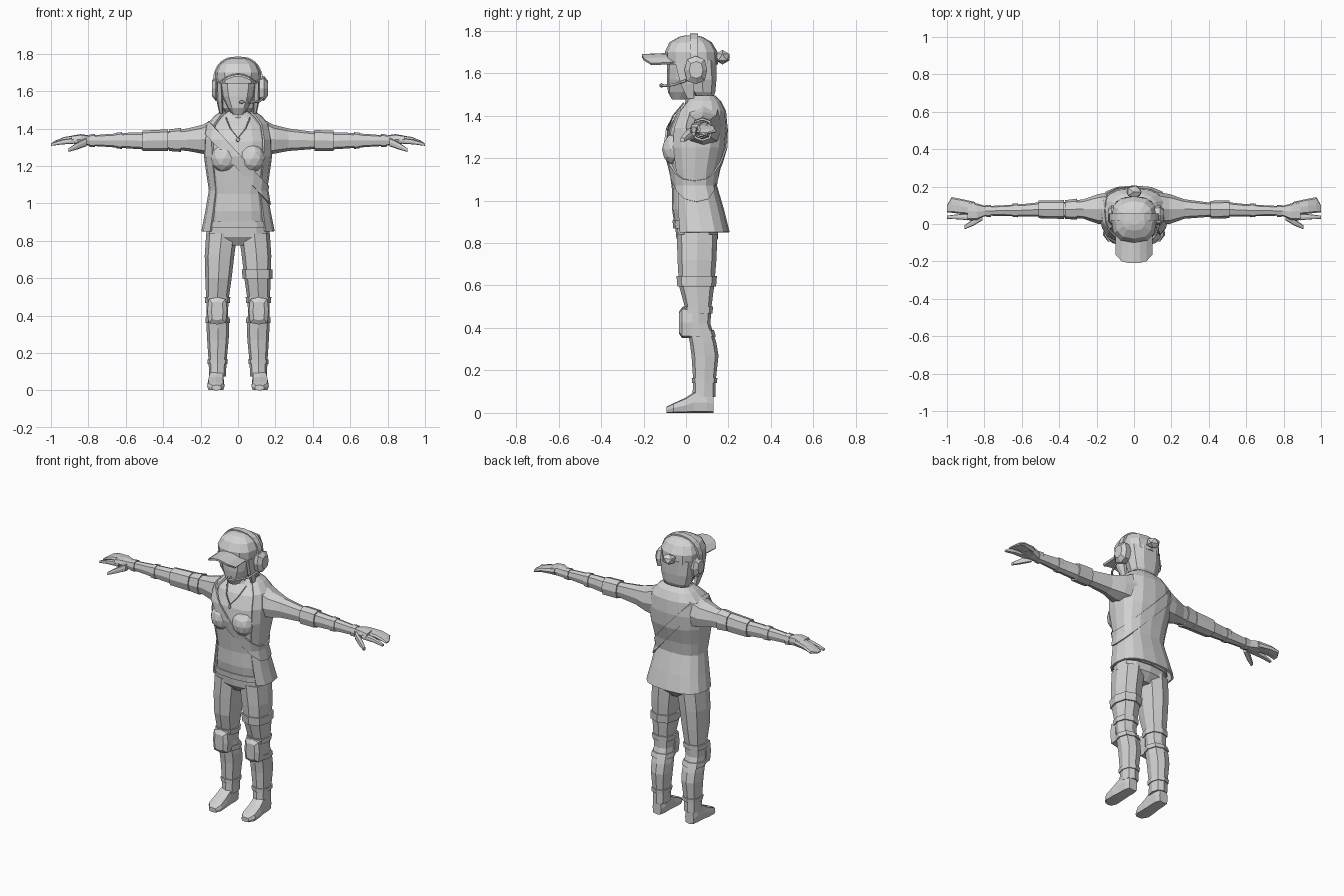
import bpy, bmesh, math
from mathutils import Vector

if "Cube" in bpy.data.objects:
    bpy.data.objects.remove(bpy.data.objects["Cube"])

grey = bpy.data.materials.new("plain_grey")
grey.diffuse_color = (0.65, 0.65, 0.65, 1)
grey.use_nodes = True
grey.node_tree.nodes["Principled BSDF"].inputs["Base Color"].default_value = grey.diffuse_color


def finish(name, bm, thick=0):
    """Turn a bmesh into a flat-shaded object, optionally thickened."""
    bmesh.ops.recalc_face_normals(bm, faces=bm.faces[:])
    me = bpy.data.meshes.new(name)
    bm.to_mesh(me)
    bm.free()
    me.materials.append(grey)
    ob = bpy.data.objects.new(name, me)
    bpy.context.collection.objects.link(ob)
    if thick:
        m = ob.modifiers.new("thickness", 'SOLIDIFY')
        m.thickness, m.offset = thick, 0
    return ob


def loft_bm(axis, stations, n=8, p=2.6, side=1, caps=True, skip=()):
    """Rounded sections along an axis; station = (t, a0, a1, b0, b1)."""
    bm = bmesh.new()
    rings = []
    for t, a0, a1, b0, b1 in stations:
        ring = []
        for i in range(n):
            ang = 2 * math.pi * i / n
            c, s = math.cos(ang), math.sin(ang)
            a = (a0 + a1) / 2 + (a1 - a0) / 2 * math.copysign(abs(c) ** (2 / p), c)
            b = (b0 + b1) / 2 + (b1 - b0) / 2 * math.copysign(abs(s) ** (2 / p), s)
            x, y, z = ((t, a, b), (a, t, b), (a, b, t))[axis]
            ring.append(bm.verts.new((x * side, y, z)))
        rings.append(ring)
    for r, q in zip(rings, rings[1:]):
        for i in range(n):
            if i not in skip:
                j = (i + 1) % n
                bm.faces.new((r[i], r[j], q[j], q[i]))
    if caps:
        bm.faces.new(rings[0])
        bm.faces.new(rings[-1])
    return bm


def loft(name, axis, stations, **kw):
    return finish(name, loft_bm(axis, stations, **kw))


def sample(stations, t):
    for s, e in zip(stations, stations[1:]):
        if min(s[0], e[0]) <= t <= max(s[0], e[0]):
            f = (t - s[0]) / (e[0] - s[0])
            return [u + (v - u) * f for u, v in zip(s, e)]
    return list(stations[-1])


def band(name, axis, stations, t0, t1, grow, **kw):
    """A raised band wrapped round part of a loft."""
    out = []
    for t in (t0, t1):
        _, a0, a1, b0, b1 = sample(stations, t)
        out.append((t, a0 - grow, a1 + grow, b0 - grow, b1 + grow))
    return loft(name, axis, out, **kw)


def ball(name, centre, size, sub=1):
    bm = bmesh.new()
    bmesh.ops.create_icosphere(bm, subdivisions=sub, radius=1)
    for v in bm.verts:
        v.co = Vector(c + s * k for c, s, k in zip(centre, size, v.co))
    return finish(name, bm)


def tube(name, pts, radius):
    cu = bpy.data.curves.new(name, 'CURVE')
    cu.dimensions = '3D'
    cu.bevel_depth, cu.bevel_resolution, cu.use_fill_caps = radius, 0, True
    sp = cu.splines.new('POLY')
    sp.points.add(len(pts) - 1)
    for q, co in zip(sp.points, pts):
        q.co = (*co, 1)
    cu.materials.append(grey)
    bpy.context.collection.objects.link(bpy.data.objects.new(name, cu))


def sym(rows):
    return [(z, -w, w, f, b) for z, w, f, b in rows]


# shirt, bust and neck
loft("shirt", 2, sym([(.89, .155, -.055, .145), (.96, .152, -.066, .14), (1.05, .14, -.066, .125),
     (1.12, .148, -.075, .13), (1.24, .165, -.09, .165), (1.33, .165, -.078, .175),
     (1.41, .15, -.045, .17), (1.46, .1, 0, .14), (1.49, .055, .01, .115)]), n=16)
for s in (-1, 1):
    ball("bust", (s * .075, -.055, 1.24), (.07, .058, .075), 2)
loft("neck", 2, sym([(1.43, .055, -.005, .11), (1.55, .045, 0, .095)]), n=8)

# open jacket
jacket = sym([(.85, .19, -.055, .2), (.95, .17, -.06, .175), (1.07, .15, -.058, .14),
              (1.15, .162, -.07, .152), (1.25, .176, -.09, .182), (1.34, .178, -.085, .19),
              (1.42, .162, -.05, .183), (1.465, .12, -.005, .16), (1.49, .085, .02, .135)])
finish("jacket", loft_bm(2, jacket, n=16, caps=False, skip=range(10, 14)), .012)

# diagonal sash: slice of an enlarged torso
bm = loft_bm(2, [(z, a - .008, b + .008, f - .01, k + .008) for z, a, b, f, k in jacket], n=16, caps=False)
normal = Vector((.35, 0, .32)).normalized()
for d in (1, -1):
    bmesh.ops.bisect_plane(bm, geom=bm.verts[:] + bm.edges[:] + bm.faces[:],
                           plane_co=Vector((0, 0, 1.225)) + normal * d * .03,
                           plane_no=normal * d, clear_outer=True)
finish("sash", bm, .01)

# necklace
tube("necklace", [(-.065, -.01, 1.46), (-.04, -.06, 1.4), (0, -.082, 1.35), (.04, -.06, 1.4), (.065, -.01, 1.46)], .004)
ball("pendant", (0, -.086, 1.34), (.012, .008, .014))

# trousers and belt
hips = sym([(.92, .158, -.055, .145), (.87, .165, -.05, .15), (.82, .172, -.045, .15), (.775, .13, -.01, .11)])
loft("hips", 2, hips, n=12)
band("belt", 2, hips, .905, .868, .01, n=12)

leg = [(.84, .004, .17, -.043, .148), (.72, .02, .178, -.04, .143), (.6, .034, .175, -.033, .133),
       (.5, .048, .171, -.006, .12), (.42, .054, .168, .002, .115), (.33, .047, .168, .018, .143),
       (.27, .05, .165, .026, .153), (.15, .062, .157, .034, .14), (.075, .064, .155, .03, .14)]
foot = [(-.093, .09, .14, 0, .028), (-.06, .072, .165, 0, .045), (0, .074, .163, 0, .072),
        (.04, .075, .157, 0, .1), (.1, .075, .154, 0, .1), (.13, .085, .145, 0, .08)]
arm = [(.1, -.005, .175, 1.25, 1.468), (.19, .0, .16, 1.265, 1.42), (.27, .028, .132, 1.28, 1.4),
       (.4, .038, .115, 1.29, 1.383), (.5, .04, .117, 1.288, 1.38), (.58, .04, .108, 1.293, 1.378),
       (.7, .043, .1, 1.302, 1.37), (.8, .045, .095, 1.308, 1.362)]
palm = [(.79, .045, .095, 1.308, 1.362), (.84, .022, .11, 1.315, 1.37), (.89, .02, .122, 1.32, 1.362)]
fingers = [(.85, .05, .118, 1.322, 1.366), (.93, .055, .135, 1.325, 1.355),
           (.975, .06, .144, 1.317, 1.336), (1.0, .063, .1, 1.312, 1.32)]
index = [(.86, .018, .055, 1.32, 1.352), (.94, .025, .052, 1.315, 1.34), (1.0, .027, .045, 1.307, 1.32)]
thumb = [(.81, .02, .055, 1.305, 1.35), (.86, -.01, .025, 1.288, 1.325), (.905, -.028, -.006, 1.275, 1.295)]

for s in (-1, 1):
    # leg, foot and knee guard
    loft("trouser_leg", 2, leg, side=s)
    loft("foot", 1, foot, p=4.5, side=s)
    band("ankle_band", 2, leg, .165, .14, .006, side=s)
    band("upper_knee_strap", 2, leg, .5, .468, .007, side=s)
    band("lower_knee_strap", 2, leg, .39, .36, .007, side=s)
    loft("knee_pad", 1, [(-.034, .08, .142, .375, .475), (-.018, .058, .164, .352, .498),
                         (.03, .056, .166, .352, .498)], p=5, side=s)
    # arm and hand
    loft("arm", 0, arm, side=s)
    band("elbow_pad", 0, arm, .41 if s > 0 else .375, .51, .009, side=s)
    band("wrist_band", 0, arm, .765, .795, .006, side=s)
    band("forearm_band", 0, arm, .62, .65, .005, side=s)
    for part, rows in (("palm", palm), ("fingers", fingers), ("index_finger", index), ("thumb", thumb)):
        loft(part, 0, rows, p=3.5, side=s)
    # ear cups, larger on the microphone side
    e = 0 if s > 0 else -.02
    loft("ear_cup", 0, [(.1, .0, .095, 1.555, 1.675), (.14 + e, -.008, .1, 1.548, 1.68),
                        (.16 + e, .015, .08, 1.575, 1.655)], n=8, side=s)
band("upper_arm_band", 0, arm, .305, .37, .008, side=-1)
band("thigh_strap", 2, leg, .645, .595, .009)

# head and hair
loft("face", 2, sym([(1.475, .028, -.065, .0), (1.51, .055, -.085, .05), (1.57, .085, -.09, .1),
     (1.62, .095, -.09, .12), (1.68, .1, -.088, .13)]), n=12)
loft("hair", 2, sym([(1.48, .07, .05, .125), (1.51, .092, .02, .14), (1.57, .108, .005, .146),
     (1.66, .116, -.04, .148)]), n=10)
for s in (-1, 1):
    loft("side_lock", 2, [(1.48, .08, .1, .005, .04), (1.55, .08, .115, -.03, .04),
                          (1.65, .085, .115, -.055, .02)], n=6, side=s)
ball("hair_bun", (0, .172, 1.675), (.045, .038, .034))

# cap with curved brim
loft("cap", 2, sym([(1.64, .117, -.098, .15), (1.7, .122, -.1, .148), (1.745, .1, -.078, .122),
     (1.77, .062, -.035, .08), (1.778, .03, -.005, .05)]), n=12)
bm = bmesh.new()
rows = []
for i in range(7):
    k = (i - 3) / 3
    z = 1.69 - .042 * k * k
    rows.append([bm.verts.new((.095 * k, y, z - dz)) for y, dz in
                 ((-.07 + .02 * k * k, 0), (-.15 + .03 * k ** 4, .004), (-.208 + .045 * k ** 4, .006))])
for r, q in zip(rows, rows[1:]):
    for j in range(2):
        bm.faces.new((r[j], q[j], q[j + 1], r[j + 1]))
finish("cap_brim", bm, .012)

# headset band over the cap
bm = bmesh.new()
rows = []
for i in range(11):
    a = math.pi * i / 10
    c, s = math.cos(a), math.sin(a)
    x = .13 * math.copysign(abs(c) ** .8, c)
    rows.append([bm.verts.new((x, y, 1.63 + .15 * s ** .8 if s > 1e-6 else 1.63)) for y in (.018, .056)])
for r, q in zip(rows, rows[1:]):
    bm.faces.new((r[0], q[0], q[1], r[1]))
finish("headset_band", bm, .012)

# microphone
tube("microphone_arm", [(.135, .0, 1.565), (.115, -.06, 1.545), (.075, -.105, 1.54), (.03, -.115, 1.542)], .006)
ball("microphone", (.02, -.115, 1.542), (.018, .012, .011))
